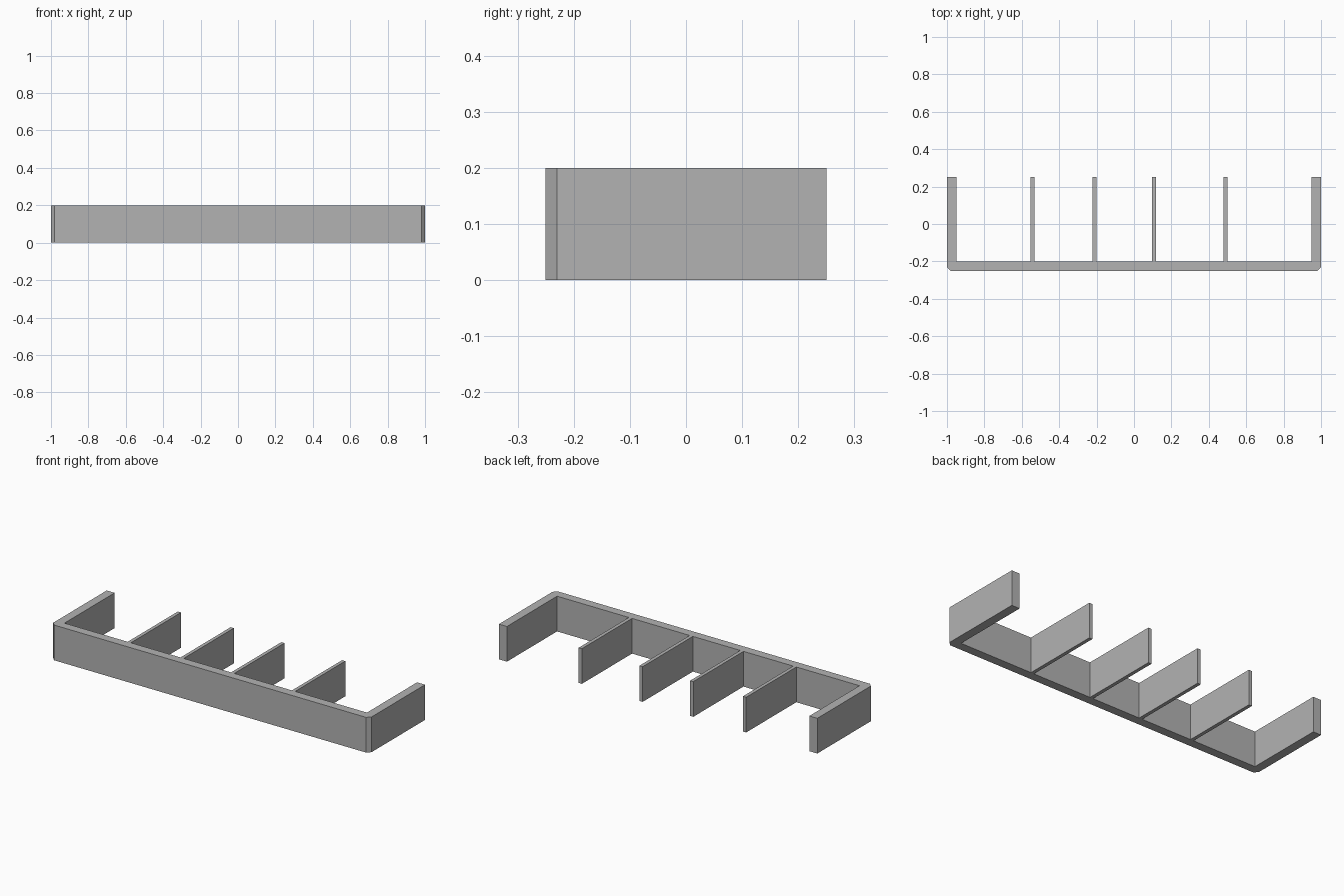
import bpy
import bmesh

cube = bpy.data.objects.get("Cube")
if cube:
    bpy.data.objects.remove(cube, do_unlink=True)

HEIGHT = 0.2
BACK, FRONT = 0.25, -0.25
WALL = 0.05
CHAMFER = 0.02
DIVIDER = 0.02

grey = bpy.data.materials.new("plain grey")
grey.use_nodes = True
colour = (0.45, 0.45, 0.45, 1)
grey.diffuse_color = colour
grey.node_tree.nodes["Principled BSDF"].inputs["Base Color"].default_value = colour


def extrude_outline(name, outline):
    """Raise a flat outline into a solid of the shared height."""
    mesh = bpy.data.meshes.new(name)
    bm = bmesh.new()
    base = bm.faces.new([bm.verts.new((x, y, 0)) for x, y in outline])
    raised = bmesh.ops.extrude_face_region(bm, geom=[base], use_keep_orig=True)
    top = [v for v in raised["geom"] if isinstance(v, bmesh.types.BMVert)]
    bmesh.ops.translate(bm, verts=top, vec=(0, 0, HEIGHT))
    bmesh.ops.recalc_face_normals(bm, faces=bm.faces)
    bm.to_mesh(mesh)
    bm.free()
    mesh.materials.append(grey)
    obj = bpy.data.objects.new(name, mesh)
    bpy.context.collection.objects.link(obj)
    return obj


# U-shaped frame: front wall and two side walls with chamfered corners
half = [(1 - CHAMFER, FRONT), (1, FRONT + CHAMFER), (1, BACK),
        (1 - WALL, BACK), (1 - WALL, FRONT + WALL)]
extrude_outline("frame", half + [(-x, y) for x, y in reversed(half)])

# Thin dividers standing behind the front wall
for i, x in enumerate((-0.543, -0.211, 0.107, 0.489), 1):
    a, b = x - DIVIDER / 2, x + DIVIDER / 2
    y = FRONT + WALL
    extrude_outline(f"divider_{i}", [(a, y), (b, y), (b, BACK), (a, BACK)])
